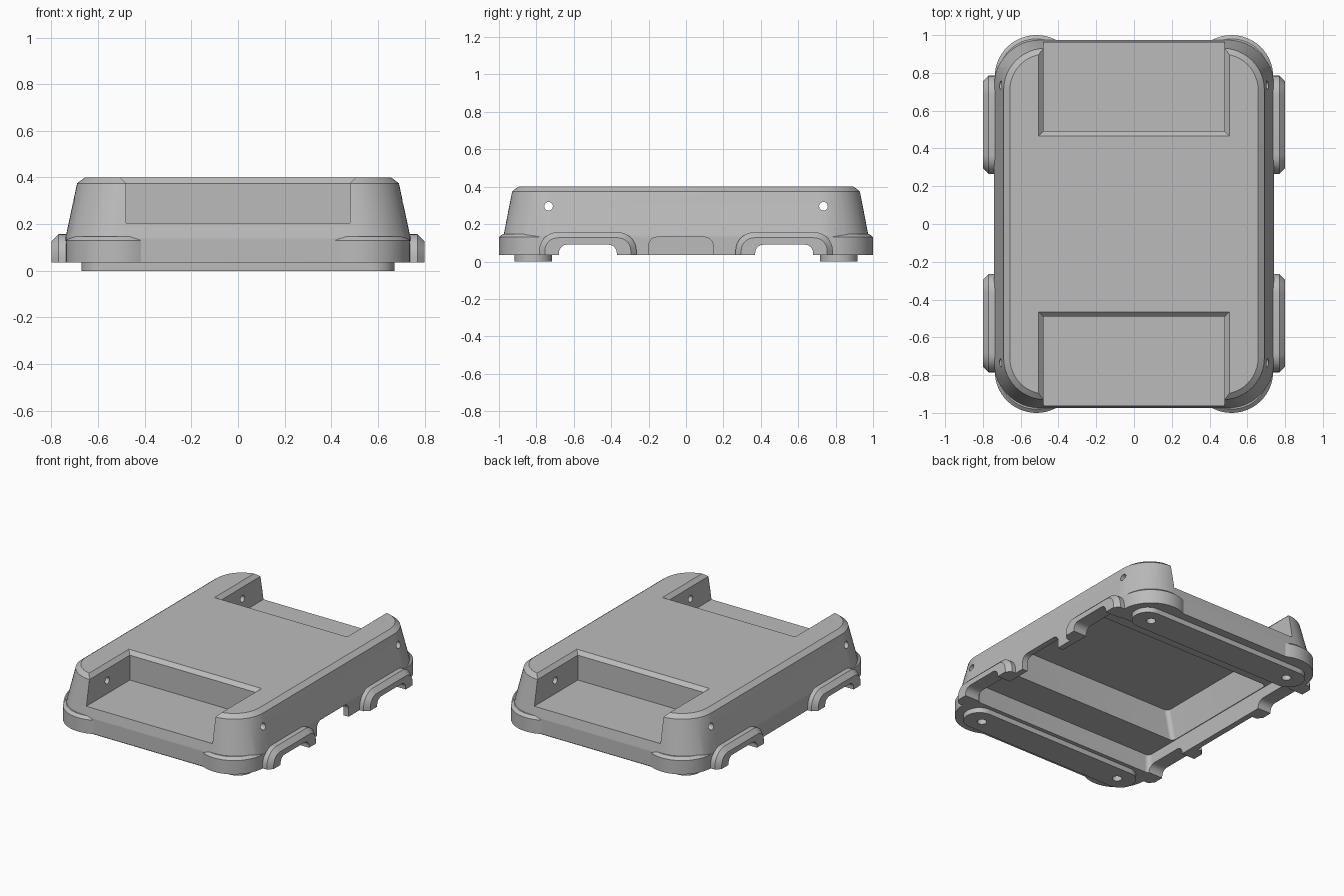
import bpy, bmesh, math

cube = bpy.data.objects.get("Cube")
if cube:
    bpy.data.objects.remove(cube)

grey = bpy.data.materials.new("plain grey")
grey.use_nodes = True
grey.diffuse_color = (0.5, 0.5, 0.5, 1)
grey.node_tree.nodes["Principled BSDF"].inputs["Base Color"].default_value = (0.5, 0.5, 0.5, 1)


def loft(name, rings):
    """Closed solid through rings that share a point count."""
    bm = bmesh.new()
    loops = [[bm.verts.new(p) for p in ring] for ring in rings]
    n = len(loops[0])
    for a, b in zip(loops, loops[1:]):
        for i in range(n):
            j = (i + 1) % n
            bm.faces.new((a[i], a[j], b[j], b[i]))
    bm.faces.new(loops[0][::-1])
    bm.faces.new(loops[-1])
    bmesh.ops.recalc_face_normals(bm, faces=bm.faces)
    mesh = bpy.data.meshes.new(name)
    bm.to_mesh(mesh)
    bm.free()
    mesh.materials.append(grey)
    obj = bpy.data.objects.new(name, mesh)
    bpy.context.collection.objects.link(obj)
    return obj


def rounded(hx, hy, r, z, cx=0, cy=0, steps=12):
    """Rounded rectangle ring at height z."""
    pts = []
    for q, (sx, sy) in enumerate(((1, 1), (-1, 1), (-1, -1), (1, -1))):
        for k in range(steps + 1):
            a = (q + k / steps) * math.pi / 2
            pts.append((cx + sx * (hx - r) + r * math.cos(a),
                        cy + sy * (hy - r) + r * math.sin(a), z))
    return pts


def arch(x, cy, half, bottom, top, r, steps=8):
    """Arch outline in the side plane with rounded upper corners."""
    pts = [(x, cy + half, bottom)]
    for q, s in enumerate((1, -1)):
        for k in range(steps + 1):
            a = (q + k / steps) * math.pi / 2
            pts.append((x, cy + s * (half - r) + r * math.cos(a), top - r + r * math.sin(a)))
    return pts + [(x, cy - half, bottom)]


def circle(r, z, cx, cy, n=64):
    return [(cx + r * math.cos(t * math.tau / n), cy + r * math.sin(t * math.tau / n), z)
            for t in range(n)]


def boolean(target, tool, operation, keep=False):
    mod = target.modifiers.new("cut", "BOOLEAN")
    mod.operation = operation
    mod.solver = "EXACT"
    mod.object = tool
    bpy.context.view_layer.update()
    bpy.context.view_layer.objects.active = target
    bpy.ops.object.modifier_apply(modifier=mod.name)
    if not keep:
        bpy.data.objects.remove(tool)


# Tapered housing with a chamfered top
shell = loft("housing", [
    rounded(0.74, 0.975, 0.24, 0.035), rounded(0.74, 0.975, 0.24, 0.14),
    rounded(0.69, 0.93, 0.22, 0.375), rounded(0.657, 0.9, 0.19, 0.4)])

# Round bumper at each lower corner
for sx in (-1, 1):
    for sy in (-1, 1):
        cx, cy = sx * 0.517, sy * 0.78
        bumper = loft("corner_bumper", [circle(0.22, 0.035, cx, cy), circle(0.22, 0.13, cx, cy),
                                        circle(0.2, 0.147, cx, cy)])
        boolean(shell, bumper, "UNION")

# Flared wheel arches
for sx in (-1, 1):
    for cy in (-0.525, 0.525):
        flare = loft("wheel_arch", [
            arch(sx * 0.715, cy, 0.26, 0.035, 0.157, 0.1),
            arch(sx * 0.77, cy, 0.26, 0.035, 0.157, 0.1),
            arch(sx * 0.8, cy, 0.23, 0.035, 0.127, 0.07)])
        boolean(shell, flare, "UNION")

# Hollow underside: deep centre and shallow space below the trays
boolean(shell, loft("centre_hollow", [
    rounded(0.7, 0.452, 0.03, -0.1), rounded(0.7, 0.452, 0.03, 0.14),
    rounded(0.653, 0.452, 0.03, 0.362)]), "DIFFERENCE")
boolean(shell, loft("low_hollow", [
    rounded(0.7, 0.69, 0.03, -0.11), rounded(0.7, 0.69, 0.03, 0.162)]), "DIFFERENCE")

# Open tray at each end, with chamfered rim
for sy in (-1, 1):
    def tray_ring(wide, inner, z):
        return [(-wide, sy * inner, z), (wide, sy * inner, z), (wide, sy * 1.2, z), (-wide, sy * 1.2, z)]
    tray = loft("tray", [tray_ring(0.48, 0.49, 0.204), tray_ring(0.48, 0.49, 0.375),
                         tray_ring(0.53, 0.44, 0.425)])
    boolean(shell, tray, "DIFFERENCE")

# Axle openings and cross holes through both sides
for sy in (-1, 1):
    opening = loft("axle_opening", [arch(x, sy * 0.525, 0.155, -0.2, 0.09, 0.045) for x in (-1, 1)])
    boolean(shell, opening, "DIFFERENCE")
    bore = loft("cross_hole", [[(x, y, z) for y, z, _ in circle(0.023, 0, sy * 0.735, 0.295, 24)]
                               for x in (-1, 1)])
    boolean(shell, bore, "DIFFERENCE")

# Cable notch in one side wall
boolean(shell, loft("cable_notch", [arch(x, -0.027, 0.172, -0.2, 0.13, 0.045) for x in (0.6, 0.9)]),
        "DIFFERENCE")

# Foot strips with screw holes
parts = [shell]
for sy, name in ((-1, "front_foot"), (1, "back_foot")):
    foot = loft(name, [rounded(0.672, 0.1, 0.098, z, 0, sy * 0.817) for z in (0, 0.036)])
    for sx in (-1, 1):
        screw = loft("screw_hole", [circle(0.03, z, sx * 0.55, sy * 0.82, 24) for z in (-0.1, 0.12)])
        boolean(foot, screw, "DIFFERENCE", keep=True)
        boolean(shell, screw, "DIFFERENCE")
    parts.append(foot)

# Smooth curves, crisp edges
for obj in parts:
    bpy.ops.object.select_all(action="DESELECT")
    obj.select_set(True)
    bpy.context.view_layer.objects.active = obj
    bpy.ops.object.shade_smooth_by_angle(angle=math.radians(25))
